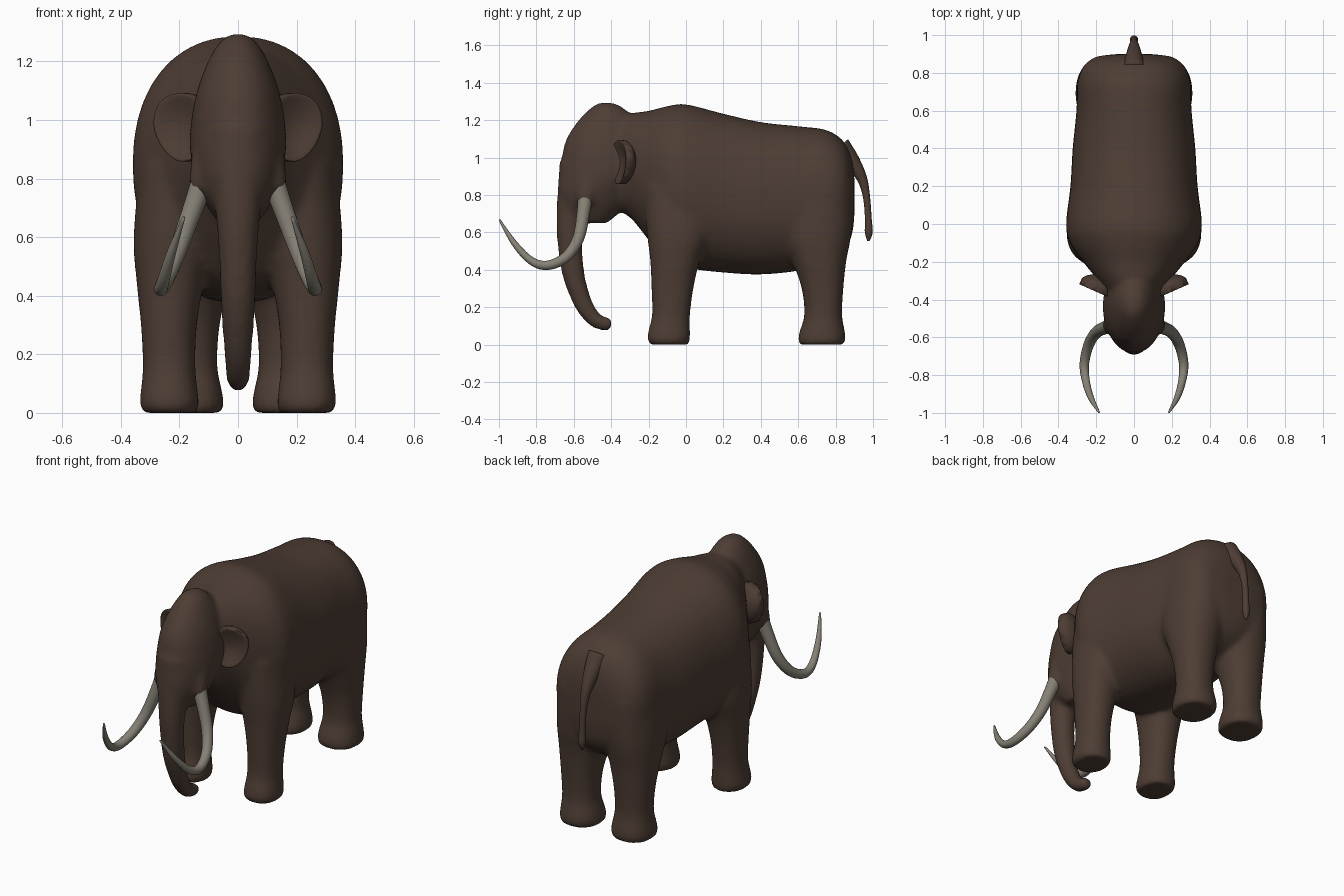
import bpy, bmesh, math
from mathutils import Vector, Matrix

if "Cube" in bpy.data.objects:
    bpy.data.objects.remove(bpy.data.objects["Cube"])

X = Vector((1, 0, 0))


def resample(rows, k=5):
    """Catmull-Rom interpolation of rows of numbers."""
    out = []
    for i in range(len(rows) - 1):
        a, b = rows[max(i - 1, 0)], rows[i]
        c, d = rows[i + 1], rows[min(i + 2, len(rows) - 1)]
        for j in range(k):
            t = j / k
            out.append([0.5 * (2 * q + (r - p) * t + (2 * p - 5 * q + 4 * r - s) * t * t
                               + (3 * q - p - 3 * r + s) * t ** 3)
                        for p, q, r, s in zip(a, b, c, d)])
    return out + [list(rows[-1])]


def loft(bm, rings, n=28, power=2.0):
    """Skin (centre, half axis u, half axis v) rings, with closed ends."""
    loops = []
    for c, u, v in rings:
        loop = []
        for i in range(n):
            ca, sa = math.cos(math.tau * i / n), math.sin(math.tau * i / n)
            e = 2 / power
            loop.append(bm.verts.new(c + u * math.copysign(abs(ca) ** e, ca)
                                     + v * math.copysign(abs(sa) ** e, sa)))
        loops.append(loop)
    faces = [bm.faces.new(loops[0][::-1]), bm.faces.new(loops[-1])]
    for a, b in zip(loops, loops[1:]):
        faces += [bm.faces.new((a[i], a[(i + 1) % n], b[(i + 1) % n], b[i])) for i in range(n)]
    bmesh.ops.recalc_face_normals(bm, faces=faces)


def tube(bm, rows, n=20):
    """Round tube through (x, y, z, radius) rows."""
    pts = resample(rows)
    rings = []
    for i, p in enumerate(pts):
        t = Vector(pts[min(i + 1, len(pts) - 1)][:3]) - Vector(pts[max(i - 1, 0)][:3])
        u = t.cross(X).normalized()
        v = t.cross(u).normalized()
        rings.append((Vector(p[:3]), u * p[3], v * p[3]))
    loft(bm, rings, n)


def upright(bm, rows, power=2.0):
    """Stack of level sections (z, y0, y1, x0, x1)."""
    loft(bm, [(Vector(((x0 + x1) / 2, (y0 + y1) / 2, z)), X * ((x1 - x0) / 2),
               Vector((0, (y1 - y0) / 2, 0))) for z, y0, y1, x0, x1 in resample(rows)], power=power)


def finish(bm, name, mat):
    me = bpy.data.meshes.new(name)
    bm.to_mesh(me)
    bm.free()
    me.materials.append(mat)
    me.polygons.foreach_set("use_smooth", [True] * len(me.polygons))
    ob = bpy.data.objects.new(name, me)
    bpy.context.collection.objects.link(ob)
    return ob


def material(name, rgb):
    m = bpy.data.materials.new(name)
    m.diffuse_color = (*rgb, 1)
    m.use_nodes = True
    m.node_tree.nodes["Principled BSDF"].inputs["Base Color"].default_value = m.diffuse_color
    return m


hide = material("brown_hide", (0.075, 0.047, 0.034))
ivory = material("ivory", (0.24, 0.22, 0.18))

# Torso
skin = bmesh.new()
torso = [(-.42, .75, 1.19, .10), (-.3, .68, 1.235, .19), (-.2, .56, 1.25, .27),
         (-.1, .45, 1.275, .34), (0, .41, 1.285, .36), (.2, .385, 1.235, .337),
         (.4, .375, 1.19, .325), (.6, .395, 1.168, .305), (.75, .44, 1.148, .3),
         (.84, .5, 1.09, .265), (.885, .58, 1.0, .19), (.9, .68, .9, .09)]
loft(skin, [(Vector((0, y, (a + b) / 2)), X * w, Vector((0, 0, (b - a) / 2)))
            for y, a, b, w in resample(torso)], 40, 2.2)

# Head
head = [(1.295, -.46, -.40, .02), (1.27, -.505, -.34, .06), (1.2, -.575, -.27, .103),
        (1.1, -.64, -.23, .14), (1.0, -.665, -.2, .16), (.9, -.68, -.2, .165),
        (.8, -.685, -.28, .145), (.72, -.66, -.34, .115), (.65, -.55, -.42, .07)]
upright(skin, [(z, a, b, -w, w) for z, a, b, w in head])

# Trunk
tube(skin, [(0, -.56, .95, .12), (0, -.597, .8, .092), (0, -.622, .6, .07), (0, -.606, .4, .061),
            (0, -.57, .27, .053), (0, -.53, .185, .047), (0, -.475, .125, .041), (0, -.4, .105, .035)])

# Legs and tusk sockets
front_leg = [(0, -.195, .015, .14, .325), (.03, -.208, .022, .132, .337), (.08, -.2, .022, .138, .332),
             (.16, -.182, .022, .145, .325), (.3, -.185, .04, .14, .332), (.45, -.192, .075, .115, .347),
             (.6, -.21, .13, .08, .357), (.85, -.23, .15, .05, .335)]
hind_leg = [(0, .605, .845, .055, .285), (.03, .598, .855, .048, .29), (.08, .61, .848, .055, .285),
            (.16, .632, .835, .07, .277), (.3, .618, .842, .062, .285), (.45, .565, .858, .03, .3),
            (.6, .5, .885, .0, .31), (.85, .5, .895, .0, .3)]
for s in (1, -1):
    for leg in (front_leg, hind_leg):
        upright(skin, [(z, a, b, s * c, s * d) for z, a, b, c, d in leg], 2.2)
    tube(skin, [(s * .07, -.5, .94, .08), (s * .1, -.525, .84, .065), (s * .13, -.545, .75, .042)])

# Fuse into one smooth hide
body = finish(skin, "body", hide)
rm = body.modifiers.new("fuse", "REMESH")
rm.mode, rm.voxel_size, rm.use_smooth_shade = "VOXEL", 0.013, True
sm = body.modifiers.new("soften", "SMOOTH")
sm.factor, sm.iterations = 0.5, 14

# Tail
bm = bmesh.new()
tube(bm, [(0, .82, 1.06, .06), (0, .885, .98, .045), (0, .94, .89, .028), (0, .965, .79, .019),
          (0, .975, .67, .018), (0, .977, .6, .021), (0, .975, .555, .006)])
finish(bm, "tail", hide)

for s, side in ((1, "left"), (-1, "right")):
    # Ears: flattened, dished discs swept back
    bm = bmesh.new()
    bmesh.ops.create_uvsphere(bm, u_segments=28, v_segments=18, radius=1)
    for v in bm.verts:
        x, y, z = v.co
        rim = x * x + z * z
        w = 1 + 0.15 * z
        v.co = Vector((.1 * x * w, .028 * y - .03 * rim + (.022 * (1 - rim) if y < 0 else .03), .118 * z))
    bmesh.ops.transform(bm, verts=bm.verts, matrix=Matrix.Translation((.182, -.33, .975))
                        @ Matrix.Rotation(math.radians(24), 4, "Z") @ Matrix.Rotation(math.radians(8), 4, "Y"))
    bmesh.ops.scale(bm, verts=bm.verts, vec=(s, 1, 1))
    bmesh.ops.recalc_face_normals(bm, faces=bm.faces)
    finish(bm, side + "_ear", hide)

    # Tusks
    bm = bmesh.new()
    tube(bm, [(s * .11, -.535, .82, .042), (s * .15, -.548, .71, .035), (s * .2, -.575, .57, .031),
              (s * .24, -.64, .47, .028), (s * .263, -.74, .424, .025), (s * .255, -.83, .45, .021),
              (s * .228, -.92, .545, .016), (s * .185, -.997, .668, .005)])
    finish(bm, side + "_tusk", ivory)
